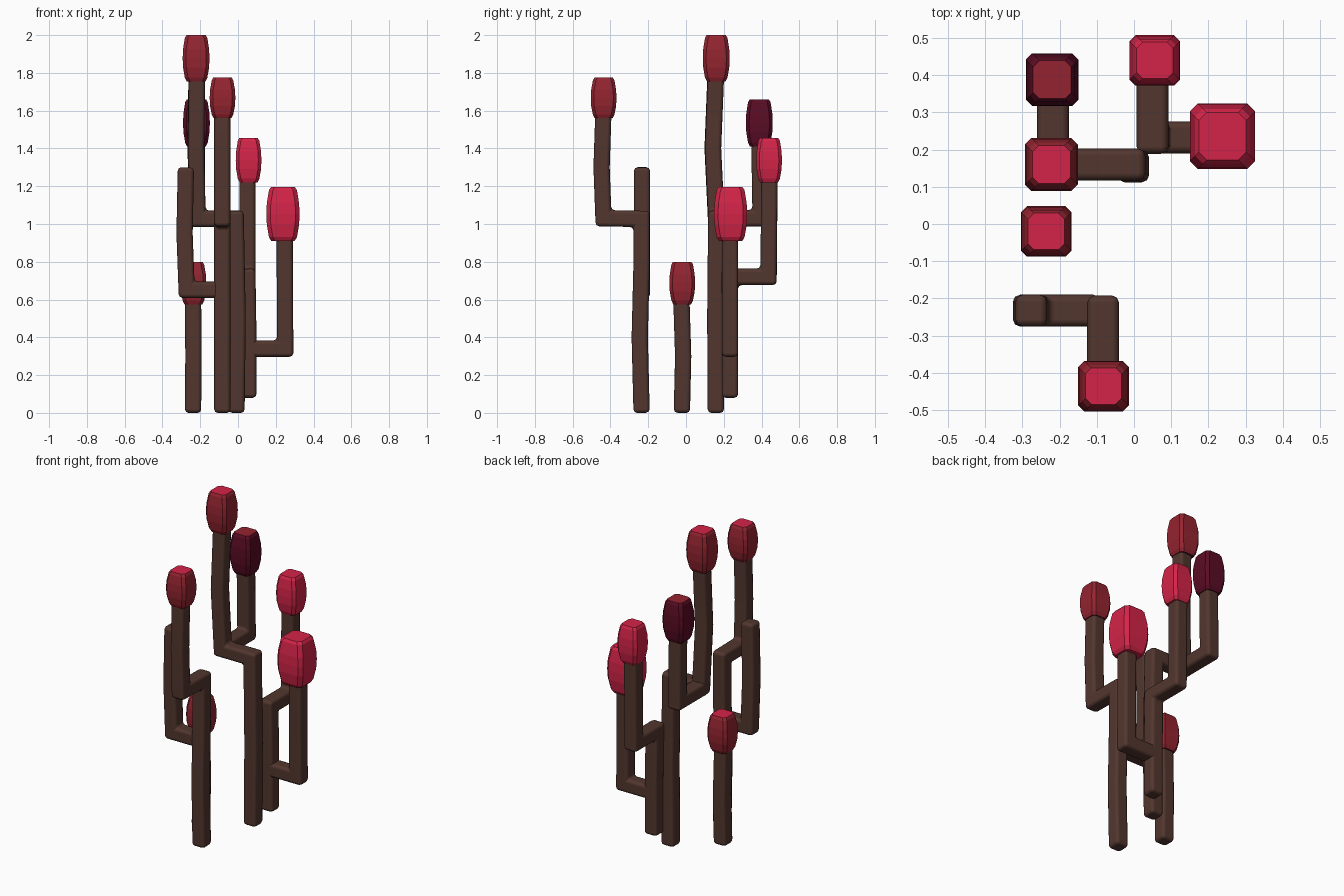
import bpy, bmesh
from mathutils import Vector

if "Cube" in bpy.data.objects:
    bpy.data.objects.remove(bpy.data.objects["Cube"])


def material(name, rgb):
    m = bpy.data.materials.new(name)
    lin = [((c / 255 + 0.055) / 1.055) ** 2.4 for c in rgb]
    m.diffuse_color = (*lin, 1)
    m.use_nodes = True
    m.node_tree.nodes["Principled BSDF"].inputs["Base Color"].default_value = m.diffuse_color
    return m


BROWN = material("brown stem", (82, 54, 46))
CRIMSON = material("crimson", (212, 36, 72))
RED = material("dark red", (148, 36, 48))
MAROON = material("maroon", (90, 12, 36))


def add(name, bm, mats):
    bmesh.ops.recalc_face_normals(bm, faces=bm.faces)
    me = bpy.data.meshes.new(name)
    bm.to_mesh(me)
    bm.free()
    for m in mats:
        me.materials.append(m)
    ob = bpy.data.objects.new(name, me)
    bpy.context.collection.objects.link(ob)
    return ob


def loft(bm, rings):
    """Skin closed rings of points and cap both ends."""
    vs = [[bm.verts.new(p) for p in r] for r in rings]
    n = len(vs[0])
    for a, b in zip(vs, vs[1:]):
        for i in range(n):
            bm.faces.new((a[i], a[(i + 1) % n], b[(i + 1) % n], b[i]))
    bm.faces.new(vs[0][::-1])
    bm.faces.new(vs[-1])


def stem(name, path, w=0.043):
    """Square tube with mitred elbows and rounded edges."""
    pts = [Vector(p) for p in path]
    dirs = [(b - a).normalized() for a, b in zip(pts, pts[1:])]
    d = dirs[0]
    u = Vector((1, 0, 0)) if abs(d.x) < 0.5 else Vector((0, 1, 0))
    v = d.cross(u).normalized()
    u = v.cross(d)
    ring = [pts[0] + u * a * w + v * b * w for a, b in ((1, 1), (-1, 1), (-1, -1), (1, -1))]
    rings = [ring]
    for i, t in enumerate(dirs):
        n = t + dirs[i + 1] if i + 1 < len(dirs) else t
        ring = [p + t * ((pts[i + 1] - p).dot(n) / t.dot(n)) for p in ring]
        rings.append(ring)
    bm = bmesh.new()
    loft(bm, rings)
    for f in bm.faces:
        f.smooth = True
    ob = add(name, bm, [BROWN])
    b = ob.modifiers.new("rounded edges", 'BEVEL')
    b.width, b.segments, b.limit_method = 0.02, 2, 'ANGLE'
    b.harden_normals = True


def bud(name, x, y, z0, z1, r, mats):
    """Barrel-shaped box with chamfered corners; mats = side, top, bottom."""
    h = z1 - z0
    prof = ((z0, 0.70), (z0 + 0.02, 0.84), (z0 + 0.3 * h, 0.97), (z0 + 0.5 * h, 1.0),
            (z0 + 0.7 * h, 0.97), (z1 - 0.015, 0.84), (z1, 0.72))
    rings = []
    for z, k in prof:
        a = r * k
        c = a - 0.24 * r
        rings.append([(x + p, y + q, z) for p, q in
                      ((a, -c), (a, c), (c, a), (-c, a), (-a, c), (-a, -c), (-c, -a), (c, -a))])
    bm = bmesh.new()
    loft(bm, rings)
    bm.normal_update()
    for f in bm.faces:
        f.material_index = 1 if f.normal.z > 0.9 else 2 if f.normal.z < -0.6 else 0
    add(name, bm, mats)


# Tallest plant, with an elbow to the left and a branch to the back
stem("tall_stem", [(-0.008, 0.158, 0), (-0.002, 0.155, 0.5), (-0.012, 0.16, 1.027),
                   (-0.215, 0.16, 1.027), (-0.223, 0.142, 1.4), (-0.218, 0.158, 1.8)])
stem("tall_back_branch", [(-0.218, 0.17, 1.03), (-0.218, 0.395, 1.03), (-0.218, 0.388, 1.46)])
# Short single plant
stem("short_stem", [(-0.238, -0.022, 0), (-0.236, -0.015, 0.3), (-0.238, -0.025, 0.62)])
# Front plant, with an elbow forward and a bare branch to the left
stem("front_stem", [(-0.083, -0.235, 0), (-0.083, -0.245, 0.4), (-0.083, -0.235, 0.8),
                    (-0.083, -0.235, 1.027), (-0.083, -0.437, 1.03),
                    (-0.083, -0.447, 1.3), (-0.083, -0.437, 1.6)])
stem("front_bare_branch", [(-0.09, -0.233, 0.652), (-0.272, -0.233, 0.652),
                           (-0.283, -0.233, 0.95), (-0.276, -0.233, 1.3)])
# Right plant, with an elbow to the back and a branch to the right
stem("right_stem", [(0.055, 0.233, 0.08), (0.055, 0.233, 0.4), (0.05, 0.232, 0.72),
                    (0.05, 0.437, 0.72), (0.05, 0.442, 1.26)])
stem("right_side_branch", [(0.055, 0.233, 0.34), (0.25, 0.233, 0.34), (0.247, 0.233, 0.95)])

# Buds
two_tone = [RED, CRIMSON, MAROON]
bright = [CRIMSON] * 3
bud("tall_bud", -0.222, 0.16, 1.755, 2.0, 0.071, two_tone)
bud("dark_bud", -0.22, 0.388, 1.41, 1.66, 0.071, [MAROON, RED, MAROON])
bud("short_bud", -0.236, -0.02, 0.575, 0.80, 0.068, two_tone)
bud("front_bud", -0.082, -0.436, 1.56, 1.775, 0.068, two_tone)
bud("right_back_bud", 0.056, 0.44, 1.22, 1.455, 0.068, bright)
bud("right_side_bud", 0.238, 0.236, 0.91, 1.195, 0.088, bright)
